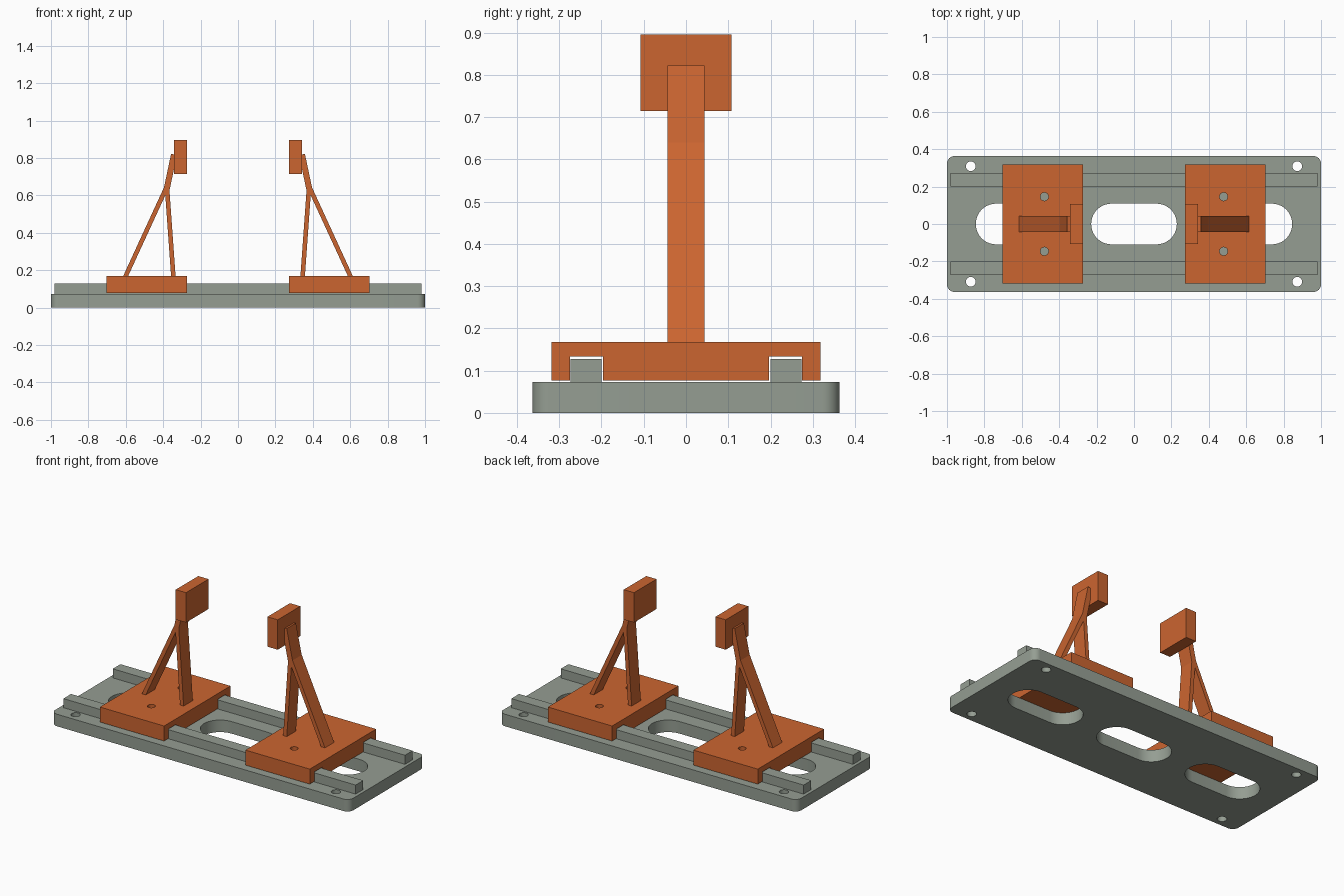
import bpy, bmesh
from math import cos, sin, pi
from mathutils import Vector

if "Cube" in bpy.data.objects:
    bpy.data.objects.remove(bpy.data.objects["Cube"])

orange = bpy.data.materials.new("orange")
orange.diffuse_color = (0.60, 0.13, 0.03, 1)
orange.use_nodes = True
orange.node_tree.nodes["Principled BSDF"].inputs["Base Color"].default_value = orange.diffuse_color
grey = bpy.data.materials.new("grey_green")
grey.diffuse_color = (0.30, 0.34, 0.29, 1)
grey.use_nodes = True
grey.node_tree.nodes["Principled BSDF"].inputs["Base Color"].default_value = grey.diffuse_color


def prism(name, pts, offset, mat=None):
    """Extrude a planar outline by an offset vector."""
    bm = bmesh.new()
    face = bm.faces.new([bm.verts.new(p) for p in pts])
    ext = bmesh.ops.extrude_face_region(bm, geom=[face])["geom"]
    bmesh.ops.translate(bm, vec=offset, verts=[v for v in ext if isinstance(v, bmesh.types.BMVert)])
    bmesh.ops.recalc_face_normals(bm, faces=bm.faces)
    me = bpy.data.meshes.new(name)
    bm.to_mesh(me)
    bm.free()
    ob = bpy.data.objects.new(name, me)
    bpy.context.collection.objects.link(ob)
    if mat:
        me.materials.append(mat)
    return ob


def box(name, x0, x1, y0, y1, z0, z1, mat):
    pts = [(x0, y0, z0), (x1, y0, z0), (x1, y1, z0), (x0, y1, z0)]
    return prism(name, pts, (0, 0, z1 - z0), mat)


def rounded(cx, cy, hx, hy, r, z, n=10):
    """Rounded outline; also gives slots and circles."""
    pts = []
    for q, (sx, sy) in enumerate([(1, 1), (-1, 1), (-1, -1), (1, -1)]):
        for i in range(n + 1):
            a = (q + i / n) * pi / 2
            p = Vector((cx + sx * (hx - r) + r * cos(a), cy + sy * (hy - r) + r * sin(a), z))
            if not pts or (p - pts[-1]).length > 1e-5:
                pts.append(p)
    if (pts[0] - pts[-1]).length < 1e-5:
        pts.pop()
    return pts


def cut(ob, outlines, height):
    """Punch outlines through an object, then drop the cutters."""
    cutters = []
    for pts in outlines:
        c = prism("cutter", pts, (0, 0, height))
        c.hide_render = True
        m = ob.modifiers.new("cut", 'BOOLEAN')
        m.operation, m.solver, m.object = 'DIFFERENCE', 'EXACT', c
        cutters.append(c)
    dg = bpy.context.evaluated_depsgraph_get()
    me = bpy.data.meshes.new_from_object(ob.evaluated_get(dg))
    ob.modifiers.clear()
    ob.data = me
    for c in cutters:
        bpy.data.objects.remove(c)


def smooth(ob):
    bpy.ops.object.select_all(action='DESELECT')
    ob.select_set(True)
    bpy.context.view_layer.objects.active = ob
    bpy.ops.object.shade_smooth_by_angle(angle=0.52)


def mirror(ob):
    ob.modifiers.new("mirror", 'MIRROR').use_axis = (True, False, False)


def bar(name, a, b, t, w, mat):
    """Straight flat bar between two xz points, thickness t, width w in y."""
    a, b = Vector((a[0], 0, a[1])), Vector((b[0], 0, b[1]))
    d = (b - a).normalized()
    n = Vector((d.z, 0, -d.x)) * t / 2
    y = Vector((0, -w / 2, 0))
    return prism(name, [a - n + y, a + n + y, b + n + y, b - n + y], (0, w, 0), mat)


# base plate with three slots and four corner holes
plate = prism("base_plate", rounded(0, 0, 1, 0.363, 0.04, 0), (0, 0, 0.073), grey)
slots = [rounded(x, 0, 0.229, 0.109, 0.109, -0.1) for x in (-0.617, 0, 0.617)]
holes = [rounded(x, y, 0.026, 0.026, 0.026, -0.1, 6) for x in (-0.873, 0.873) for y in (-0.309, 0.309)]
cut(plate, slots + holes, 0.3)
smooth(plate)

# guide rails
for side, y in (("front", -0.2365), ("back", 0.2365)):
    box(side + "_rail", -0.98, 0.98, y - 0.0365, y + 0.0365, 0.073, 0.128, grey)

# sliding carriages, grooved over the rails
half = [(0.197, 0.077), (0.197, 0.134), (0.275, 0.134), (0.275, 0.077), (0.318, 0.077), (0.318, 0.168)]
profile = half + [(-y, z) for y, z in reversed(half)]
carriage = prism("carriage", [(0.273, y, z) for y, z in profile], (0.431, 0, 0), orange)
cut(carriage, [rounded(0.479, y, 0.022, 0.022, 0.022, 0, 6) for y in (-0.146, 0.146)], 0.3)
smooth(carriage)
mirror(carriage)

# two-legged arms and clamping pads
mirror(bar("outer_leg", (0.606, 0.157), (0.386, 0.635), 0.024, 0.088, orange))
mirror(bar("inner_leg", (0.345, 0.157), (0.379, 0.635), 0.024, 0.088, orange))
mirror(bar("upper_arm", (0.383, 0.625), (0.342, 0.819), 0.032, 0.088, orange))
mirror(box("clamp_pad", 0.273, 0.342, -0.108, 0.108, 0.715, 0.896, orange))
